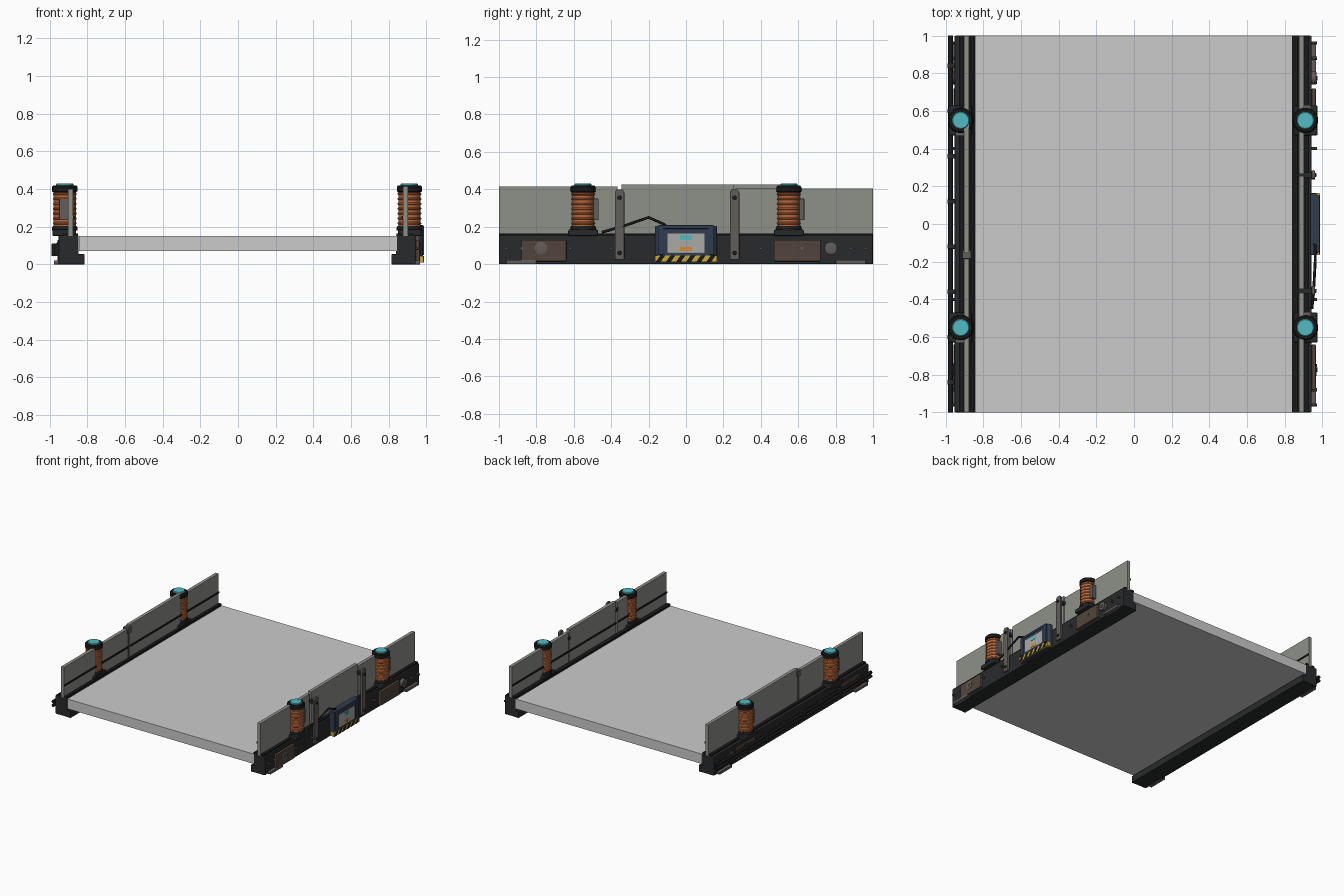
import bpy, bmesh, math
from mathutils import Vector

if "Cube" in bpy.data.objects:
    bpy.data.objects.remove(bpy.data.objects["Cube"])


def mat(name, r, g, b):
    m = bpy.data.materials.new(name)
    m.diffuse_color = (r, g, b, 1)
    m.use_nodes = True
    m.node_tree.nodes["Principled BSDF"].inputs["Base Color"].default_value = m.diffuse_color
    return m


DARK = mat("dark_steel", .022, .023, .025)
BLACK = mat("black_rubber", .01, .01, .011)
PANEL = mat("panel_grey", .27, .28, .25)
BROWN = mat("worn_brown", .085, .06, .045)
POST = mat("post_grey", .12, .11, .1)
ORANGE = mat("copper_orange", .5, .14, .045)
CYAN = mat("cyan_light", .08, .5, .55)
NAVY = mat("navy_case", .03, .045, .075)
SCREEN = mat("screen_grey", .4, .4, .38)
AMBER = mat("amber", .7, .25, .03)
YELLOW = mat("yellow", .6, .4, .04)


def finish(name, bm, m=None, bevel=0, smooth=False):
    bmesh.ops.recalc_face_normals(bm, faces=bm.faces)
    me = bpy.data.meshes.new(name)
    bm.to_mesh(me)
    bm.free()
    ob = bpy.data.objects.new(name, me)
    bpy.context.collection.objects.link(ob)
    if m:
        me.materials.append(m)
    if bevel:
        b = ob.modifiers.new("bevel", 'BEVEL')
        b.width, b.segments = bevel, 2
    if smooth:
        bpy.ops.object.select_all(action='DESELECT')
        ob.select_set(True)
        bpy.context.view_layer.objects.active = ob
        bpy.ops.object.shade_smooth_by_angle(angle=math.radians(35))
    return ob


def prism(name, pts, offset, m=None, bevel=0):
    """Extrude a closed polygon of 3D points along an offset vector."""
    bm = bmesh.new()
    f = bm.faces.new([bm.verts.new(p) for p in pts])
    r = bmesh.ops.extrude_face_region(bm, geom=[f])
    bmesh.ops.translate(bm, vec=offset, verts=[v for v in r["geom"] if isinstance(v, bmesh.types.BMVert)])
    return finish(name, bm, m, bevel)


def box(name, x, y, z, m=None, bevel=0):
    x, y = sorted(x), sorted(y)
    pts = [(x[0], y[0], z[0]), (x[1], y[0], z[0]), (x[1], y[1], z[0]), (x[0], y[1], z[0])]
    return prism(name, pts, (0, 0, z[1] - z[0]), m, bevel)


def lathe(name, prof, c, m, n=32, axis=(0, 0, 1)):
    """Spin an (r, h) profile about an axis through c; ends are capped."""
    bm = bmesh.new()
    q = Vector((0, 0, 1)).rotation_difference(Vector(axis))
    rings = [[bm.verts.new(Vector(c) + q @ Vector((r * math.cos(i * math.tau / n), r * math.sin(i * math.tau / n), h)))
              for i in range(n)] for r, h in prof]
    for a, b in zip(rings, rings[1:]):
        for i in range(n):
            j = (i + 1) % n
            bm.faces.new((a[i], a[j], b[j], b[i]))
    bm.faces.new(rings[0])
    bm.faces.new(rings[-1])
    return finish(name, bm, m, smooth=True)


def tube(name, pts, r, m):
    cu = bpy.data.curves.new(name, 'CURVE')
    cu.dimensions = '3D'
    cu.bevel_depth, cu.bevel_resolution, cu.use_fill_caps = r, 2, True
    sp = cu.splines.new('POLY')
    sp.points.add(len(pts) - 1)
    for p, co in zip(sp.points, pts):
        p.co = (*co, 1)
    cu.materials.append(m)
    ob = bpy.data.objects.new(name, cu)
    bpy.context.collection.objects.link(ob)


# Deck
box("deck", (-.845, .845), (-1, 1), (.07, .15))

# Side walls: s = side, inner/outer rail x, cylinder x, glazing segments (y0, y1, top)
walls = {
    "right": (1, .838, .943, .91, [(-1, -.365, .415), (-.345, .255, .425), (.265, 1, .405)]),
    "left": (-1, .846, .953, .92, [(-1, -.17, .4), (-.155, .57, .425), (.575, 1, .405)]),
}
for side, (s, xi, xo, xc, segs) in walls.items():
    # Rail, lower flange and top curbs either side of the panel
    box(side + "_rail", (s * xi, s * xo), (-1, 1), (0, .155), DARK, .006)
    box(side + "_flange", (s * .815, s * (xi + .01)), (-1, 1), (0, .055), DARK, .004)
    box(side + "_inner_curb", (s * (xi + .003), s * .872), (-1, 1), (.15, .165), BLACK)
    box(side + "_outer_curb", (s * .905, s * .93), (-1, 1), (.15, .165), BLACK)
    for i in range(9):
        lathe(side + "_flange_bolt", [(.007, 0), (.007, .004)], (s * .831, -.9 + i * .225, -.0), BROWN, 8)
    # Panels with a thin horizontal seam strip
    for y0, y1, top in segs:
        box(side + "_panel", (s * .875, s * .903), (y0, y1), (.15, top), PANEL, .002)
        box(side + "_panel_strip", (s * .869, s * .88), (y0, y1), (.245, .258), BLACK)
    # Ribbed cylinders
    for y in (-.55, .55):
        base = box(side + "_cylinder_base", (s * (xc - .06), s * (xc + .065)), (y - .08, y + .08), (.15, .185), DARK, .008)
        lathe(side + "_cylinder_collar", [(.068, .18), (.068, .195), (.062, .205)], (s * xc, y, 0), BLACK)
        prof = [(.059, .195)]
        for i in range(7):
            z = .212 + i * .026
            prof += [(.059, z), (.063, z + .003), (.063, z + .009), (.059, z + .012)]
        lathe(side + "_cylinder_body", prof + [(.059, .392)], (s * xc, y, 0), ORANGE)
        lathe(side + "_cylinder_cap", [(.06, .383), (.067, .388), (.067, .412), (.06, .42)], (s * xc, y, 0), BLACK)
        lathe(side + "_cylinder_light", [(.046, .415), (.046, .426), (.042, .43)], (s * xc, y, 0), CYAN)
        box(side + "_cylinder_junction", (s * (xc - .02), s * (xc + .03)), (y + s * .055, y + s * .083), (.235, .35), POST, .004)
    # Outer plates, hubs, low skids and bolts
    for e in (-1, 1):
        w = .022 if s > 0 else .006
        ys = (-.88, -.64) if e < 0 else (.47, .72)
        box(side + "_service_plate", (s * xo, s * (xo + w)), ys, (.015, .13), BROWN, .004)
        lathe(side + "_hub", [(.034, -.004), (.034, w + .002), (.022, w + .005), (.012, w + .005), (.012, w + .01)],
              (s * xo, e * .775, .085), POST if s > 0 else BROWN, 20, (s, 0, 0))
        box(side + "_skid", (s * (xo - .01), s * (xo + .024)), (e * .8, e * .96), (0, .022), POST, .003)
        for y in (.4, .62, .75, .88, .96):
            lathe(side + "_rail_bolt", [(.008, 0), (.008, .006 + w)], (s * xo, e * y, .085), POST, 8, (s, 0, 0))

# Right side clamp posts holding the panel joints
for y in (-.355, .26):
    pts = [(.943, y - .025, .025), (.943, y + .025, .025), (.943, y + .025, .385), (.943, y + .015, .4),
           (.943, y - .015, .4), (.943, y - .025, .385)]
    prism("clamp_post", pts, (.018, 0, 0), POST, .003)
    for z in (.06, .355):
        box("clamp_arm", (.87, .945), (y - .014, y + .014), (z - .012, z + .012), DARK)
        lathe("clamp_bolt", [(.011, 0), (.011, .006), (.007, .009)], (.96, y, z), DARK, 12, (1, 0, 0))
# Left side joint clip
box("left_joint_clip", (-.912, -.865), (-.185, -.14), (.36, .412), POST, .004)
box("left_joint_strip", (-.908, -.87), (-.172, -.152), (.15, .4), POST)

# Left conduit with its stand-off brackets
for z in (.062, .092):
    tube("left_conduit", [(-.975, -1, z), (-.975, 1, z)], .013, BLACK)
for i in range(8):
    y = -.84 + i * .24
    box("conduit_bracket", (-.945, -.99), (y - .012, y + .012), (.045, .11), DARK, .003)

# Control box on the right side
out = [(.935, -.165), (.965, -.165), (.983, -.145), (.983, .145), (.965, .165), (.935, .165)]
prism("control_box", [(x, y, .01) for x, y in out], (0, 0, .195), NAVY, .006)
box("control_hood", (.935, .987), (-.15, .15), (.188, .208), NAVY, .005)
for s in (-1, 1):
    box("control_cheek", (.97, .988), (s * .12, s * .15), (.05, .195), NAVY, .004)
box("control_screen", (.975, .985), (-.1, .1), (.06, .165), SCREEN, .002)
for y in (-.017, .017):
    box("screen_cyan_key", (.98, .987), (y - .014, y + .014), (.13, .155), CYAN)
    box("screen_amber_key", (.98, .987), (y - .014, y + .014), (.07, .092), AMBER)
# Hazard strip under the screen
box("hazard_strip", (.94, .986), (-.165, .165), (.01, .045), YELLOW)
for i in range(6):
    y = -.163 + i * .054
    prism("hazard_stripe", [(.985, y, .01), (.985, y + .026, .01), (.985, y + .051, .045), (.985, y + .025, .045)],
          (.003, 0, 0), BLACK)

# Cable from the front right cylinder to the control box
tube("control_cable", [(.945, -.45, .17), (.955, -.33, .205), (.962, -.2, .25), (.962, -.115, .212), (.955, -.1, .19)],
     .0075, BLACK)
